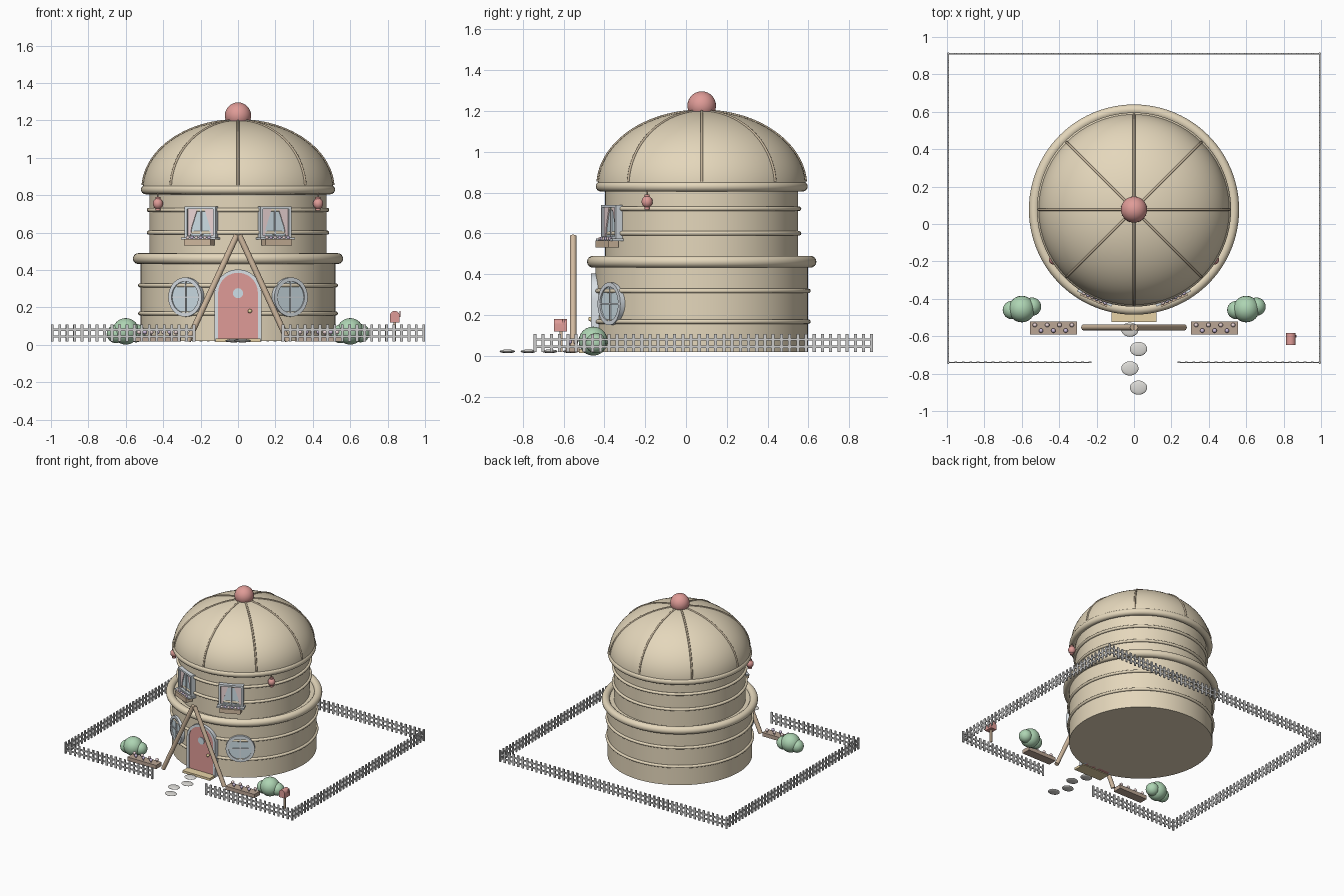
import bpy, bmesh, math
from math import sin, cos, pi, radians
from mathutils import Matrix, Vector

if "Cube" in bpy.data.objects:
    bpy.data.objects.remove(bpy.data.objects["Cube"])

CY = 0.077  # tower axis
T = Matrix.Translation
TAN, RED, BLUE = (0.78, 0.68, 0.50), (0.74, 0.33, 0.31), (0.62, 0.74, 0.80)
WHITE, WOOD, GREEN = (0.70, 0.75, 0.79), (0.64, 0.49, 0.35), (0.42, 0.66, 0.45)
STONE, PINK, VIOLET, RIB = (0.72, 0.71, 0.68), (0.85, 0.68, 0.68), (0.6, 0.5, 0.7), (0.55, 0.45, 0.32)
mats = {}


def paint(o, color):
    if color:
        if color not in mats:
            mats[color] = bpy.data.materials.new("paint_%d" % len(mats))
            mats[color].diffuse_color = (*color, 1)
        o.data.materials.append(mats[color])


def make(name, bm, color=None):
    bmesh.ops.recalc_face_normals(bm, faces=bm.faces)
    me = bpy.data.meshes.new(name)
    bm.to_mesh(me)
    bm.free()
    o = bpy.data.objects.new(name, me)
    bpy.context.collection.objects.link(o)
    paint(o, color)
    return o


def cube(bm, c, s, M=Matrix()):
    bmesh.ops.create_cube(bm, size=1, matrix=M @ T(c) @ Matrix.Diagonal((*s, 1)))


def ball(bm, c, r, M=Matrix(), sz=1, seg=24):
    bmesh.ops.create_uvsphere(bm, u_segments=seg, v_segments=seg // 2, radius=r,
                              matrix=M @ T(c) @ Matrix.Diagonal((1, 1, sz, 1)))


def tube(bm, p, q, r, M=Matrix(), seg=16):
    p, q = Vector(p), Vector(q)
    R = (q - p).to_track_quat('Z', 'Y').to_matrix().to_4x4()
    bmesh.ops.create_cone(bm, cap_ends=True, segments=seg, radius1=r, radius2=r,
                          depth=(q - p).length, matrix=M @ T((p + q) / 2) @ R)


def prism(bm, pts, y0, y1, M=Matrix()):
    f = bm.faces.new([bm.verts.new(M @ Vector((x, y0, z))) for x, z in pts])
    g = bmesh.ops.extrude_face_region(bm, geom=[f])["geom"]
    d = M.to_3x3() @ Vector((0, y1 - y0, 0))
    bmesh.ops.translate(bm, vec=d, verts=[v for v in g if isinstance(v, bmesh.types.BMVert)])
    bm.faces.ensure_lookup_table()


def lathe(name, prof, color, closed=False, M=T((0, CY, 0)), steps=96):
    bm = bmesh.new()
    vs = [bm.verts.new((r, 0, z)) for r, z in prof]
    es = [bm.edges.new((a, b)) for a, b in zip(vs, vs[1:])]
    if closed:
        es.append(bm.edges.new((vs[-1], vs[0])))
    bmesh.ops.spin(bm, geom=vs + es, axis=(0, 0, 1), cent=(0, 0, 0), angle=2 * pi, steps=steps)
    bmesh.ops.remove_doubles(bm, verts=bm.verts, dist=1e-5)
    bm.transform(M)
    return make(name, bm, color)


def hoop(name, R, r, z, color, **k):
    pts = [(R + r * cos(i * pi / 8), z + r * sin(i * pi / 8)) for i in range(16)]
    return lathe(name, pts, color, True, **k)


def wall(deg, R, z):  # frame on the tower wall, local -y points outward
    return T((0, CY, 0)) @ Matrix.Rotation(radians(deg), 4, 'Z') @ T((0, -R, z))


# tower and bands
lathe("lower_storey", [(0, .02), (.52, .02), (.52, .465), (0, .465)], TAN)
lathe("upper_storey", [(0, .44), (.473, .44), (.473, .83), (0, .83)], TAN)
hoop("ledge_ring", .533, .029, .461, TAN)
for i, (R, z) in enumerate([(.523, .168), (.523, .318), (.477, .60), (.477, .721)]):
    hoop("band_%d" % i, R, .011, z, TAN)

# domed roof with rolled rim, ribs and ball
arc = [(.51 * cos(t * pi / 48), .83 + .37 * sin(t * pi / 48)) for t in range(24)]
lathe("roof_dome", [(0, .82), (.50, .82)] + arc + [(0, 1.2)], TAN)
hoop("roof_rim", .494, .025, .83, TAN)
cu = bpy.data.curves.new("roof_ribs", 'CURVE')
cu.dimensions, cu.bevel_depth, cu.bevel_resolution = '3D', .007, 2
for k in range(8):
    sp = cu.splines.new('POLY')
    sp.points.add(22)
    for p, (r, z) in zip(sp.points, arc[1:]):
        p.co = (r * cos(k * pi / 4), CY + r * sin(k * pi / 4), z, 1)
ribs = bpy.data.objects.new("roof_ribs", cu)
bpy.context.collection.objects.link(ribs)
paint(ribs, RIB)
bm = bmesh.new()
ball(bm, (0, CY, 1.226), .07, seg=32)
make("roof_ball", bm, RED)


# arched door
def arch(w, top):
    return [(-w, .02)] + [(w * cos(pi - i * pi / 20), top - w + w * sin(i * pi / 20))
                          for i in range(21)] + [(w, .02)]


bm = bmesh.new()
prism(bm, arch(.106, .385), -.40, -.459)
make("door", bm, RED)
bm = bmesh.new()
prism(bm, arch(.125, .403) + arch(.106, .385)[::-1], -.40, -.465)
make("door_frame", bm, WHITE)
bm = bmesh.new()
tube(bm, (0, -.45, .276), (0, -.464, .276), .027, seg=24)
make("door_window", bm, BLUE)
bm = bmesh.new()
ball(bm, (.064, -.468, .18), .011)
make("door_knob", bm, (.8, .65, .35))
bm = bmesh.new()
cube(bm, (0, -.475, .024), (.24, .10, .018))
make("door_step", bm, (.80, .65, .38))

# leaning beams
bm = bmesh.new()
for s in (-1, 1):
    tube(bm, (s * .268, -.553, .02), (s * .006, -.553, .587), .016)
make("leaning_beams", bm, WOOD)

for s in (-1, 1):
    side = "left" if s < 0 else "right"
    # round window
    M = wall(s * 32, .52, .255)
    lathe("round_frame_" + side, [(.084, -.02), (.084, .016), (.105, .016), (.105, -.02)], WHITE, True,
          M @ Matrix.Rotation(pi / 2, 4, 'X'), 40)
    bm = bmesh.new()
    tube(bm, (0, .02, 0), (0, -.008, 0), .086, M, 40)
    make("round_glass_" + side, bm, BLUE)
    bm = bmesh.new()
    cube(bm, (0, -.008, 0), (.17, .012, .008), M)
    cube(bm, (0, -.008, 0), (.008, .012, .17), M)
    make("round_bars_" + side, bm, WHITE)

    # square window with curtains
    M = wall(s * 24, .473, .655)
    bm = bmesh.new()
    for e in (-1, 1):
        cube(bm, (e * .083, -.003, 0), (.014, .05, .17), M)
        cube(bm, (0, -.003, e * .078), (.18, .05, .014), M)
    cube(bm, (0, -.012, 0), (.008, .012, .15), M)
    cube(bm, (0, -.02, -.086), (.20, .06, .012), M)
    make("window_frame_" + side, bm, WHITE)
    bm = bmesh.new()
    cube(bm, (0, 0, 0), (.16, .02, .15), M)
    make("window_glass_" + side, bm, BLUE)
    bm = bmesh.new()
    for e in (-1, 1):
        prism(bm, [(e * .077, .072), (e * .02, .072), (e * .055, -.03), (e * .06, -.072), (e * .077, -.072)],
              -.005, -.016, M)
    make("curtains_" + side, bm, PINK)

    # flower box
    bm = bmesh.new()
    cube(bm, (0, -.035, -.107), (.155, .055, .034), M)
    make("flower_box_" + side, bm, WOOD)
    for n, c in enumerate((PINK, VIOLET)):
        bm = bmesh.new()
        for i in range(n, 6, 2):
            ball(bm, (-.0625 + i * .025, -.045, -.082), .010, M, seg=12)
        make("box_flowers_%s_%d" % (side, n), bm, c)

    # lantern on bracket
    M = wall(s * 58, .505, .755)
    bm = bmesh.new()
    ball(bm, (0, 0, 0), .027, M, 1.1)
    tube(bm, (0, 0, -.038), (0, 0, .036), .013, M)
    make("lantern_" + side, bm, RED)
    bm = bmesh.new()
    tube(bm, (0, 0, .03), (0, 0, .06), .004, M, 8)
    tube(bm, (0, 0, .055), (0, .04, .055), .004, M, 8)
    make("lantern_bracket_" + side, bm, WOOD)

    # bush
    bm = bmesh.new()
    for dx, dy, z, r in [(0, -.455, .072, .071), (-.053, -.46, .058, .049), (.055, -.442, .062, .049)]:
        ball(bm, (s * .6 + dx, dy, z), r)
    make("bush_" + side, bm, GREEN)

    # flower bed
    bm = bmesh.new()
    cube(bm, (s * .431, -.556, .034), (.252, .07, .03))
    make("flower_bed_" + side, bm, (.50, .38, .30))
    for n, c in enumerate((PINK, VIOLET)):
        bm = bmesh.new()
        for i in range(n, 7, 2):
            x, y = s * .431 + (i - 3) * .033, -.54 - .03 * n
            tube(bm, (x, y, .045), (x, y, .065), .003, seg=8)
            ball(bm, (x, y, .068), .012, seg=12)
        make("bed_flowers_%s_%d" % (side, n), bm, c)

# stepping stones
bm = bmesh.new()
for x, y in [(-.022, -.565), (.024, -.668), (-.022, -.772), (.024, -.875)]:
    ball(bm, (0, 0, 0), 1, T((x, y, .022)) @ Matrix.Diagonal((.046, .038, .009, 1)))
make("stepping_stones", bm, STONE)

# mailbox
bm = bmesh.new()
prism(bm, [(.026 * cos(i * pi / 12), .155 + .026 * sin(i * pi / 12)) for i in range(13)]
      + [(-.026, .12), (.026, .12)], -.648, -.584, T((.838, 0, 0)))
cube(bm, (.867, -.60, .165), (.005, .012, .03))
make("mailbox", bm, RED)
bm = bmesh.new()
cube(bm, (.838, -.612, .07), (.014, .014, .10))
make("mailbox_post", bm, WOOD)

# picket fence, open at the front path
bm = bmesh.new()
for a, b in [((-.993, -.74), (-.235, -.74)), ((.24, -.74), (.993, -.74)), ((-.993, .91), (.993, .91)),
             ((-.993, -.74), (-.993, .91)), ((.993, -.74), (.993, .91))]:
    a, b = Vector((*a, 0)), Vector((*b, 0))
    d = b - a
    M = T(a) @ Matrix.Rotation(math.atan2(d.y, d.x), 4, 'Z')
    n = round(d.length / .04)
    for i in range(n + 1):
        cube(bm, (d.length * i / n, 0, .063), (.015, .008, .09), M)
    for z in (.045, .08):
        cube(bm, (d.length / 2, 0, z), (d.length, .006, .012), M)
make("picket_fence", bm)

# smooth shading with sharp edges kept
for o in bpy.data.objects:
    if o.type == 'MESH':
        o.select_set(True)
        bpy.context.view_layer.objects.active = o
bpy.ops.object.shade_smooth_by_angle(angle=radians(35))

for m in bpy.data.materials:
    if m.users and not m.is_grease_pencil:
        m.use_nodes = True
        m.node_tree.nodes["Principled BSDF"].inputs["Base Color"].default_value = m.diffuse_color
